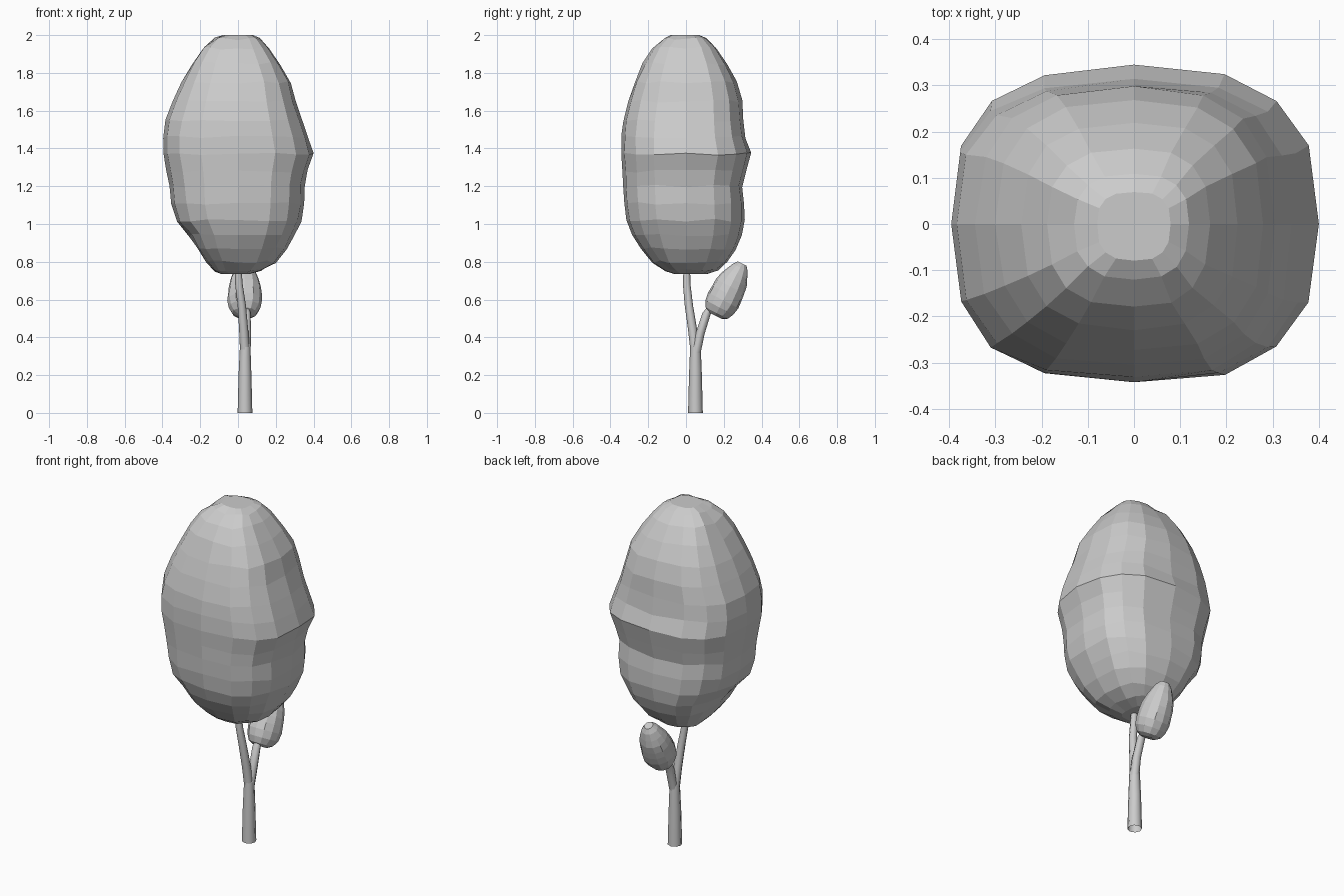
import bpy, bmesh, math, random
from mathutils import Vector

if "Cube" in bpy.data.objects:
    bpy.data.objects.remove(bpy.data.objects["Cube"])

random.seed(4)
grey = bpy.data.materials.new("light grey")
grey.diffuse_color = (0.6, 0.6, 0.6, 1)
grey.use_nodes = True
grey.node_tree.nodes["Principled BSDF"].inputs["Base Color"].default_value = grey.diffuse_color


def loft(name, rings, caps=True):
    """Skin a list of equal-length vertex rings and optionally cap both ends."""
    bm = bmesh.new()
    vr = [[bm.verts.new(p) for p in ring] for ring in rings]
    n = len(vr[0])
    for a, b in zip(vr, vr[1:]):
        for i in range(n):
            j = (i + 1) % n
            bm.faces.new((a[i], a[j], b[j], b[i]))
    if caps:
        bm.faces.new(vr[0][::-1])
        bm.faces.new(vr[-1])
        bmesh.ops.recalc_face_normals(bm, faces=bm.faces)
    me = bpy.data.meshes.new(name)
    bm.to_mesh(me)
    bm.free()
    me.materials.append(grey)
    ob = bpy.data.objects.new(name, me)
    bpy.context.collection.objects.link(ob)
    return ob


def tube(name, path, n=8):
    """Open tapered tube; path holds (x, y, z, radius), rings level."""
    rings = []
    for x, y, z, r in path:
        rings.append([(x + r * math.cos(2 * math.pi * i / n),
                       y + r * math.sin(2 * math.pi * i / n), z) for i in range(n)])
    ob = loft(name, rings, False)
    ob.data.polygons.foreach_set("use_smooth", [True] * len(ob.data.polygons))
    return ob


def soft(c, e):
    return math.copysign(abs(c) ** e, c)


# main crown: height, x min, x max, y min, y max
profile = [
    (0.735, -0.09, 0.06, -0.06, 0.11), (0.755, -0.13, 0.13, -0.11, 0.17),
    (0.80, -0.17, 0.20, -0.18, 0.22), (0.87, -0.22, 0.26, -0.24, 0.265),
    (0.94, -0.26, 0.30, -0.285, 0.295), (1.02, -0.325, 0.335, -0.315, 0.31),
    (1.11, -0.355, 0.352, -0.33, 0.31), (1.20, -0.365, 0.352, -0.335, 0.30),
    (1.28, -0.378, 0.37, -0.34, 0.318), (1.37, -0.398, 0.40, -0.345, 0.345),
    (1.46, -0.40, 0.375, -0.345, 0.315), (1.55, -0.385, 0.343, -0.335, 0.305),
    (1.65, -0.343, 0.308, -0.308, 0.298), (1.75, -0.30, 0.28, -0.275, 0.268),
    (1.85, -0.245, 0.225, -0.23, 0.22), (1.93, -0.19, 0.165, -0.18, 0.165),
    (1.98, -0.13, 0.12, -0.12, 0.11), (2.0, -0.08, 0.08, -0.08, 0.07)]
rings = []
for k, (z, x0, x1, y0, y1) in enumerate(profile):
    ring = []
    for i in range(16):
        a = 2 * math.pi * i / 16
        c, s = soft(math.cos(a), 0.74), soft(math.sin(a), 0.74)
        w = 0 if k in (0, len(profile) - 1) else 0.008
        j = 1 + random.uniform(-0.012, 0.004)
        ring.append((c * (x1 if c > 0 else -x0) * j,
                     s * (y1 if s > 0 else -y0) * j, z + random.uniform(-w, w)))
    rings.append(ring)
loft("main_crown", rings)

# small tilted crown on the side branch: position along axis, radius
base, tip = Vector((0.035, 0.155, 0.515)), Vector((0.035, 0.295, 0.785))
axis = tip - base
side = Vector((1, 0, 0))
up = axis.normalized().cross(side)
rings = []
for t, r in [(0, 0.04), (0.05, 0.066), (0.16, 0.085), (0.30, 0.092), (0.44, 0.089),
             (0.57, 0.085), (0.70, 0.077), (0.82, 0.062), (0.94, 0.045), (1.02, 0.025)]:
    ring = []
    for i in range(12):
        a = 2 * math.pi * i / 12
        rr = r * random.uniform(0.97, 1.03)
        ring.append(base + axis * t + side * (rr * math.cos(a)) + up * (rr * math.sin(a)))
    rings.append(ring)
loft("small_crown", rings)

# trunk and its two forks
tube("trunk", [(0.037, 0.05, 0, 0.039), (0.037, 0.05, 0.2, 0.034), (0.038, 0.05, 0.35, 0.028)])
tube("main_fork", [(0.037, 0.05, 0.32, 0.026), (0.03, 0.035, 0.44, 0.024),
                   (0.02, 0.015, 0.57, 0.022), (0.005, 0.004, 0.68, 0.02), (0, 0.004, 0.78, 0.017)])
tube("side_fork", [(0.04, 0.05, 0.31, 0.026), (0.046, 0.075, 0.42, 0.024),
                   (0.043, 0.11, 0.53, 0.023), (0.038, 0.15, 0.58, 0.018)])
